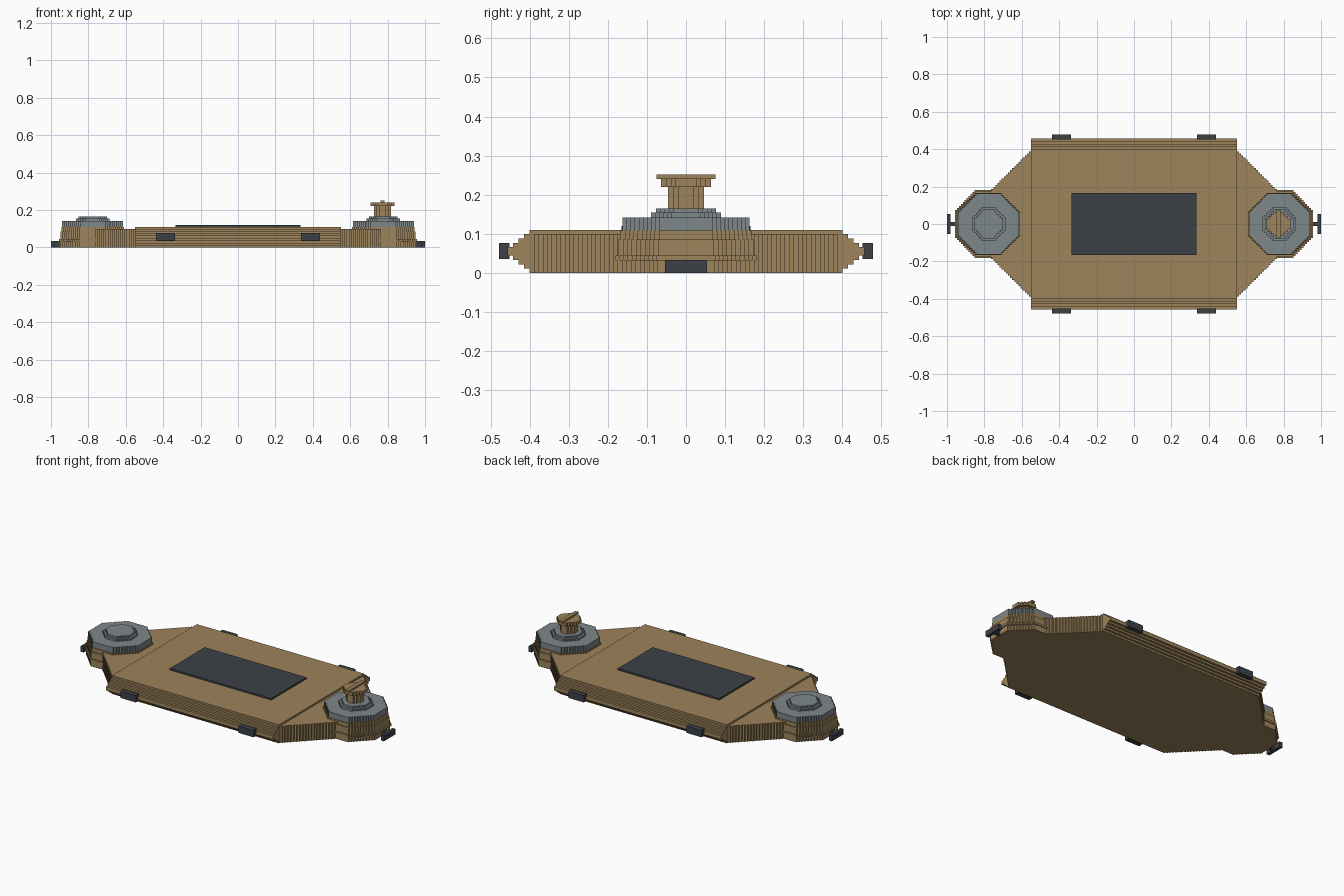
import bpy
import bmesh

if "Cube" in bpy.data.objects:
    bpy.data.objects.remove(bpy.data.objects["Cube"], do_unlink=True)

STEP = 0.011  # block size of the stepped surfaces


def material(name, rgb):
    m = bpy.data.materials.new(name)
    m.use_nodes = True
    m.diffuse_color = (*rgb, 1)
    m.node_tree.nodes["Principled BSDF"].inputs["Base Color"].default_value = (*rgb, 1)
    return m


TAN = material("tan", (0.34, 0.23, 0.105))
GREY = material("grey", (0.21, 0.245, 0.255))
DARK = material("charcoal", (0.045, 0.053, 0.064))


def stepped_outline(a, b, cut):
    """Rectangle of half sizes a, b whose corners are cut by a staircase."""
    n = max(1, round(cut / STEP))
    s = cut / n
    quarter = []
    for i in range(n):
        quarter += [(a - i * s, b - cut + i * s), (a - (i + 1) * s, b - cut + i * s)]
    quarter.append((a - cut, b))
    pts = []
    for sx, sy in ((1, 1), (-1, 1), (-1, -1), (1, -1)):
        q = [(sx * x, sy * y) for x, y in quarter]
        pts += q if sx * sy > 0 else q[::-1]
    return pts


def finish(name, bm, mat):
    bmesh.ops.recalc_face_normals(bm, faces=bm.faces)
    mesh = bpy.data.meshes.new(name)
    bm.to_mesh(mesh)
    bm.free()
    mesh.materials.append(mat)
    obj = bpy.data.objects.new(name, mesh)
    bpy.context.collection.objects.link(obj)
    return obj


def add_prism(bm, pts, direction):
    face = bm.faces.new([bm.verts.new(p) for p in pts])
    new = bmesh.ops.extrude_face_region(bm, geom=[face])["geom"]
    verts = [v for v in new if isinstance(v, bmesh.types.BMVert)]
    bmesh.ops.translate(bm, verts=verts, vec=direction)


def octagon_stack(name, cx, layers, mat):
    """Layers are (radius, bottom, top)."""
    bm = bmesh.new()
    for r, z0, z1 in layers:
        pts = [(cx + x, y, z0) for x, y in stepped_outline(r, r, r * 0.586)]
        add_prism(bm, pts, (0, 0, z1 - z0))
    return finish(name, bm, mat)


def box(name, lo, hi, mat):
    bm = bmesh.new()
    pts = [(lo[0], lo[1], lo[2]), (hi[0], lo[1], lo[2]),
           (hi[0], hi[1], lo[2]), (lo[0], hi[1], lo[2])]
    add_prism(bm, pts, (0, 0, hi[2] - lo[2]))
    return finish(name, bm, mat)


# Tapered hull ends
bm = bmesh.new()
add_prism(bm, [(x, y, 0) for x, y in stepped_outline(0.775, 0.4, 0.225)], (0, 0, 0.099))
finish("tapered_hull", bm, TAN)

# Main hull with stepped, pointed long sides
profile = []
for i in range(10):
    y = 0.4 + STEP * min(i, 9 - i) * 1.3
    profile += [(y, i * STEP), (y, (i + 1) * STEP)]
profile = [p for i, p in enumerate(profile) if i not in (9, 10)]
loop = [(-0.55, y, z) for y, z in profile] + [(-0.55, -y, z) for y, z in profile[::-1]]
bm = bmesh.new()
add_prism(bm, loop, (1.1, 0, 0))
finish("main_hull", bm, TAN)

# Deck plate
box("deck_plate", (-0.335, -0.165, 0.108), (0.335, 0.165, 0.12), DARK)

# Side bumpers
for sx, xn in ((1, "left"), (-1, "right")):
    for sy, yn in ((-1, "front"), (1, "back")):
        x, y = sx * 0.388, sy * 0.465
        box(f"{yn}_{xn}_bumper", (x - 0.05, y - 0.014, 0.036),
            (x + 0.05, y + 0.014, 0.077), DARK)

# End drums, lids and couplers
for s, side in ((1, "left"), (-1, "right")):
    c = s * 0.777
    octagon_stack(f"{side}_drum_base", c, [
        (0.175, 0, 0.032), (0.181, 0.032, 0.045),
        (0.173, 0.045, 0.085), (0.167, 0.085, 0.108)], TAN)
    octagon_stack(f"{side}_drum_lid", c, [
        (0.163, 0.107, 0.142), (0.09, 0.142, 0.154), (0.077, 0.154, 0.165)], GREY)
    xs = sorted((s * 0.94, s * 0.982))
    box(f"{side}_coupler_stem", (xs[0], -0.01, 0), (xs[1], 0.01, 0.033), DARK)
    xs = sorted((s * 0.98, s * 1.0))
    box(f"{side}_coupler_bar", (xs[0], -0.054, 0), (xs[1], 0.054, 0.033), DARK)

# Capped post on the left drum
octagon_stack("post", 0.772, [(0.046, 0.16, 0.22), (0.064, 0.22, 0.241)], TAN)
box("post_cap_bar", (0.761, -0.076, 0.24), (0.783, 0.076, 0.251), TAN)
